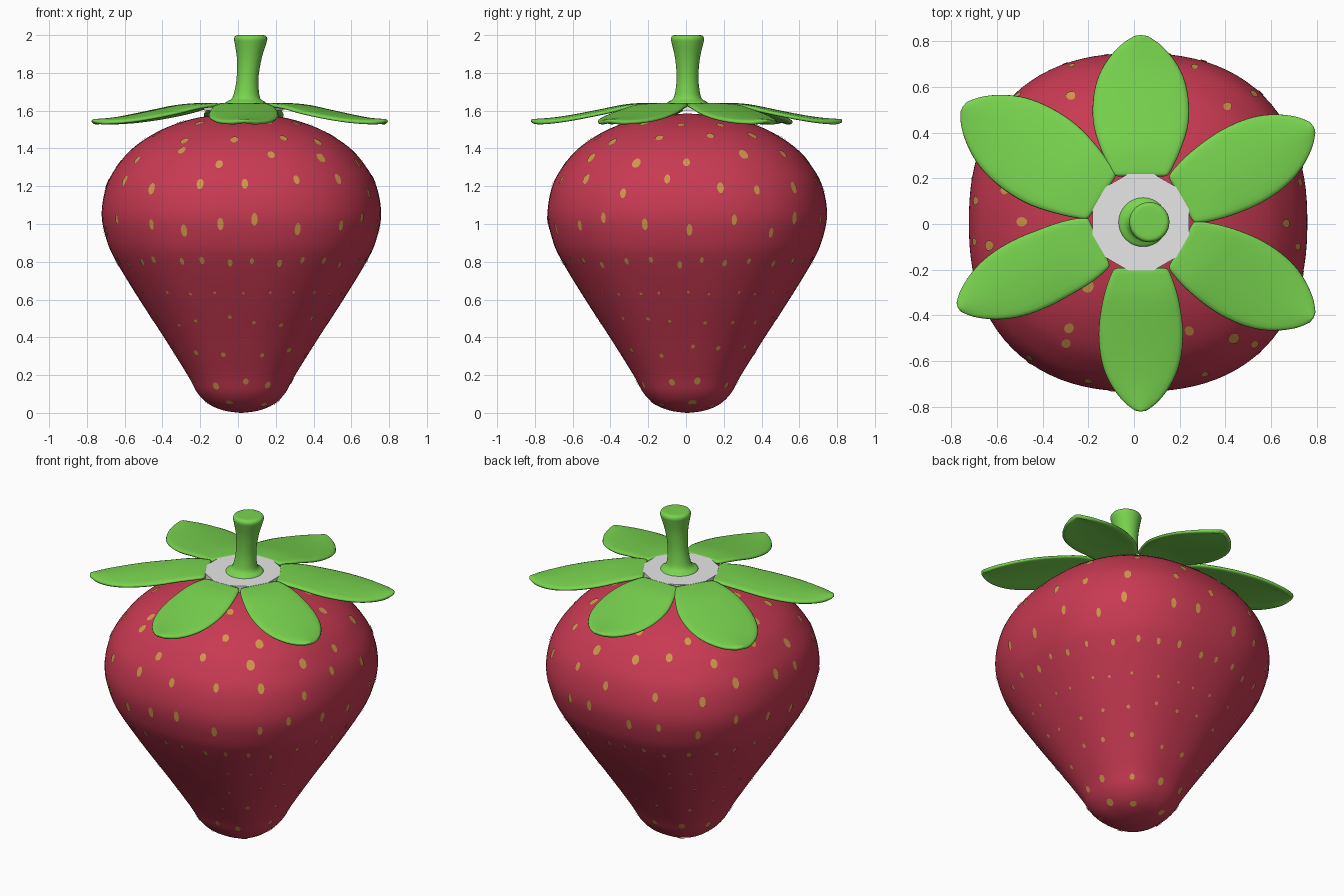
import bpy, math, random
from mathutils import Vector

if "Cube" in bpy.data.objects:
    bpy.data.objects.remove(bpy.data.objects["Cube"])

random.seed(4)
TAU = 2 * math.pi


def material(name, rgb):
    m = bpy.data.materials.new(name)
    m.diffuse_color = (*rgb, 1)
    m.use_nodes = True
    m.node_tree.nodes["Principled BSDF"].inputs["Base Color"].default_value = m.diffuse_color
    return m


RED = material("berry red", (0.58, 0.042, 0.085))
GREEN = material("leaf green", (0.19, 0.66, 0.078))
GOLD = material("seed gold", (0.63, 0.31, 0.07))
WHITE = material("pale white", (0.8, 0.8, 0.8))


def make(name, verts, faces, mat, smooth=True):
    me = bpy.data.meshes.new(name)
    me.from_pydata([tuple(v) for v in verts], [], faces)
    me.materials.append(mat)
    for p in me.polygons:
        p.use_smooth = smooth
    ob = bpy.data.objects.new(name, me)
    bpy.context.collection.objects.link(ob)
    return ob


def spline(pts, t):
    """Catmull-Rom through tuples; t runs 0..len-1."""
    i = max(0, min(int(t), len(pts) - 2))
    u = t - i
    p = [pts[max(0, min(k, len(pts) - 1))] for k in (i - 1, i, i + 1, i + 2)]
    return [0.5 * (2 * b + (c - a) * u + (2 * a - 5 * b + 4 * c - d) * u * u
                   + (3 * b - a - 3 * c + d) * u ** 3) for a, b, c, d in zip(*p)]


def loft(name, point, rings, segs, mat):
    """Closed skin over rings of point(ring, angle), capped at both ends."""
    verts = [point(r, TAU * s / segs) for r in rings for s in range(segs)]
    faces = [(k * segs + s, k * segs + (s + 1) % segs,
              (k + 1) * segs + (s + 1) % segs, (k + 1) * segs + s)
             for k in range(len(rings) - 1) for s in range(segs)]
    faces.append(tuple(reversed(range(segs))))
    faces.append(tuple(range(len(verts) - segs, len(verts))))
    return make(name, verts, faces, mat)


# Berry body: slightly squared round section along a profile (radius, z)
PROFILE = [(0.005, 0.0), (0.09, 0.012), (0.17, 0.045), (0.232, 0.105), (0.285, 0.2),
           (0.41, 0.4), (0.54, 0.6), (0.662, 0.8), (0.712, 0.91), (0.74, 1.05),
           (0.715, 1.2), (0.655, 1.31), (0.565, 1.41), (0.41, 1.505), (0.22, 1.565),
           (0.005, 1.585)]


def body_point(t, a):
    r, z = spline(PROFILE, t)
    n = 2.35
    r *= (abs(math.cos(a)) ** n + abs(math.sin(a)) ** n) ** (-1 / n)
    return Vector((0.018 + r * math.cos(a), 0.007 + r * math.sin(a), z))


steps = (len(PROFILE) - 1) * 5
loft("berry_body", body_point, [k / 5 for k in range(steps + 1)], 96, RED)

# Seeds: thin oval plates in rows (height, count, width, length, height jitter)
ROWS = [(1.53, 11, 0.045, 0.055, 0.012), (1.45, 13, 0.045, 0.06, 0.02),
        (1.35, 15, 0.045, 0.06, 0.04), (1.2, 18, 0.038, 0.062, 0.04),
        (1.0, 22, 0.032, 0.065, 0.045), (0.8, 32, 0.024, 0.042, 0.015),
        (0.635, 28, 0.015, 0.018, 0.006), (0.49, 20, 0.02, 0.022, 0.025),
        (0.33, 14, 0.024, 0.03, 0.03), (0.16, 10, 0.034, 0.042, 0.02),
        (0.05, 6, 0.045, 0.045, 0.015)]


def param_at(z):
    lo, hi = 0, len(PROFILE) - 1
    for _ in range(30):
        mid = (lo + hi) / 2
        lo, hi = (mid, hi) if spline(PROFILE, mid)[1] < z else (lo, mid)
    return lo


verts, faces = [], []
for row, (z, count, w, h, jit) in enumerate(ROWS):
    for k in range(count):
        t = param_at(z + random.uniform(-jit, jit))
        a = TAU * (k + 0.5 * (row % 2) + random.uniform(-0.2, 0.2)) / count
        dt = body_point(t + 0.05, a) - body_point(t - 0.05, a)
        da = body_point(t, a + 0.05) - body_point(t, a - 0.05)
        lift = da.cross(dt).normalized() * 0.004
        size = random.uniform(0.85, 1.1)
        base = len(verts)
        for s in range(10):
            c = TAU * s / 10
            verts.append(lift + body_point(
                t + 0.05 * size * h * math.sin(c) / dt.length,
                a + 0.05 * size * w * math.cos(c) / da.length))
        faces.append(tuple(range(base, base + 10)))
make("seeds", verts, faces, GOLD, False)

# Leaves: six rounded blades around the hub (angle in degrees, length, half width)
CX, CY = 0.03, 0.008
WIDTH = [(0.0, 0.118), (0.1, 0.148), (0.25, 0.178), (0.42, 0.196), (0.6, 0.19),
         (0.75, 0.163), (0.87, 0.117), (0.95, 0.07), (1.0, 0.022)]
HEIGHT = [(1.642,), (1.635,), (1.61,), (1.585,), (1.565,), (1.556,)]
LEAVES = [("back", 90, 0.82, 0.215), ("front", 270, 0.83, 0.188),
          ("back_right", 29, 0.865, 0.185), ("front_right", -29, 0.865, 0.19),
          ("back_left", 147, 0.93, 0.212), ("front_left", 205, 0.885, 0.168)]


def leaf(name, deg, length, half):
    a, n, m = math.radians(deg), 16, 8
    ax, side = Vector((math.cos(a), math.sin(a))), Vector((-math.sin(a), math.cos(a)))
    verts = []
    for k in range(n + 1):
        f, w = spline(WIDTH, 8 * k / n)
        grow = 1 + (half / 0.196 - 1) * min(1, f * 3)
        z = spline(HEIGHT, 5 * f)[0]
        for j in range(m + 1):
            v = 2 * j / m - 1
            p = ax * (0.2 + f * (length - 0.2)) + side * (v * w * grow)
            verts.append((CX + p.x, CY + p.y, z - 0.014 * v * v * min(1, f * 3)))
    q = m + 1
    faces = [(k * q + j, (k + 1) * q + j, (k + 1) * q + j + 1, k * q + j + 1)
             for k in range(n) for j in range(m)]
    ob = make(name, verts, faces, GREEN)
    sol = ob.modifiers.new("thickness", "SOLIDIFY")
    sol.thickness, sol.offset = 0.022, -1
    sub = ob.modifiers.new("rounding", "SUBSURF")
    sub.levels = sub.render_levels = 1


for name, *shape in LEAVES:
    leaf(name + "_leaf", *shape)

# Pale hub disc where the leaves meet
ring = [(CX + 0.218 * math.cos(TAU * (k + 0.5) / 12),
         CY + 0.218 * math.sin(TAU * (k + 0.5) / 12), z)
        for z in (1.6, 1.641) for k in range(12)]
make("leaf_hub", ring, [tuple(reversed(range(12))), tuple(range(12, 24))]
     + [(k, (k + 1) % 12, 12 + (k + 1) % 12, 12 + k) for k in range(12)], WHITE, False)

# Stem: flared foot, narrow neck, rounded top (radius, z, centre x)
STEM = [(0.112, 1.625, 0.04), (0.105, 1.645, 0.04), (0.075, 1.665, 0.043),
        (0.062, 1.72, 0.047), (0.058, 1.79, 0.052), (0.066, 1.88, 0.06),
        (0.083, 1.955, 0.066), (0.088, 1.98, 0.067), (0.08, 1.996, 0.067),
        (0.06, 2.0, 0.067), (0.005, 2.0, 0.067)]


def stem_point(t, a):
    r, z, x = spline(STEM, t)
    return (x + r * math.cos(a), 0.008 + r * math.sin(a), min(z, 2.0))


loft("stem", stem_point, [k / 3 for k in range(31)], 32, GREEN)
